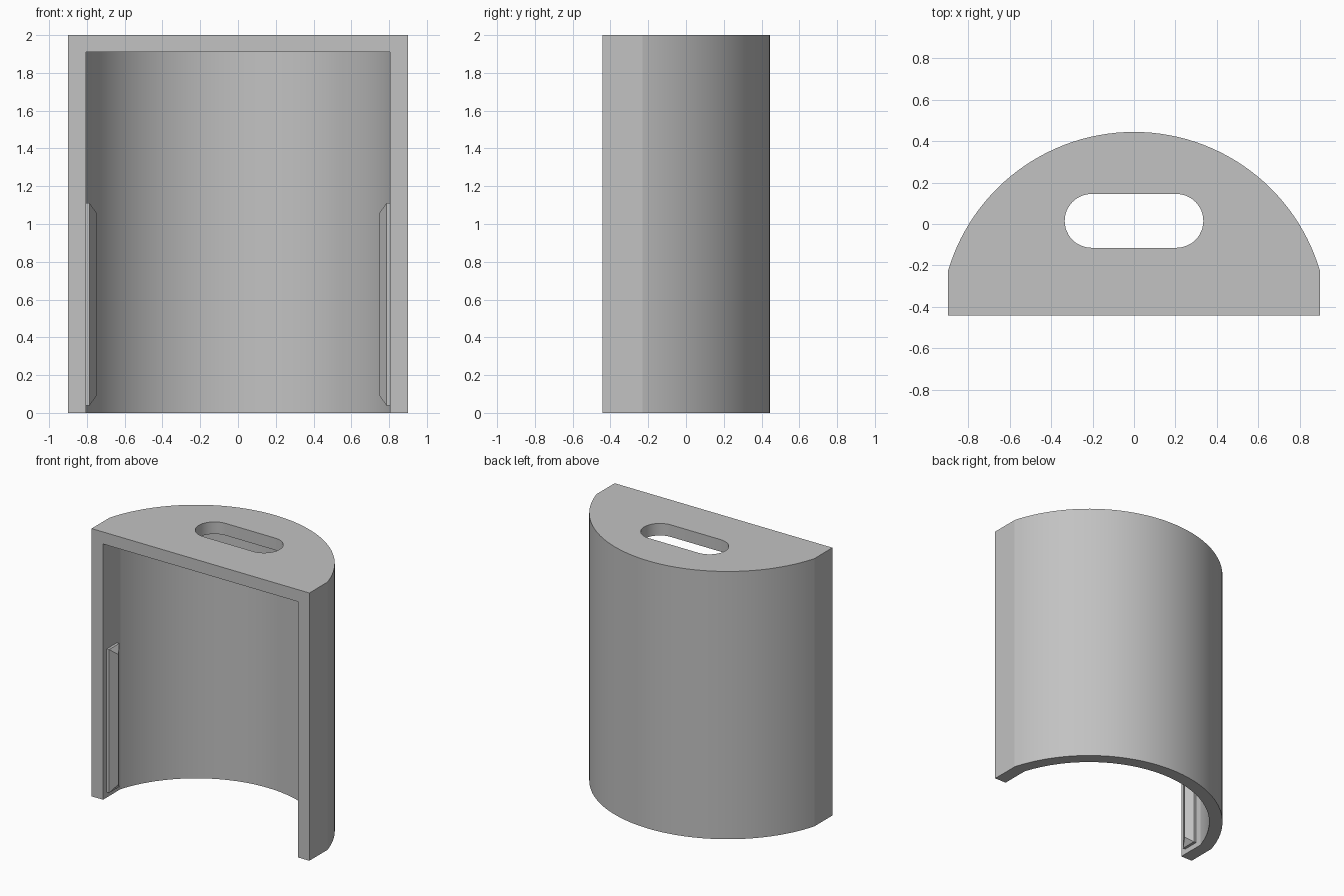
import bpy, bmesh, math

if "Cube" in bpy.data.objects:
    bpy.data.objects.remove(bpy.data.objects["Cube"], do_unlink=True)

grey = bpy.data.materials.new("plain_grey")
grey.use_nodes = True
colour = (0.54, 0.54, 0.54, 1)
grey.diffuse_color = colour
grey.node_tree.nodes["Principled BSDF"].inputs["Base Color"].default_value = colour

ARC_Y = -0.4925   # centre of the curved back
FRONT = -0.443


def add_object(name, bm):
    bmesh.ops.recalc_face_normals(bm, faces=bm.faces)
    mesh = bpy.data.meshes.new(name)
    bm.to_mesh(mesh)
    bm.free()
    mesh.materials.append(grey)
    ob = bpy.data.objects.new(name, mesh)
    bpy.context.collection.objects.link(ob)
    return ob


def prism(name, outline, z0, z1):
    bm = bmesh.new()
    face = bm.faces.new([bm.verts.new((x, y, z0)) for x, y in outline])
    top = bmesh.ops.extrude_face_region(bm, geom=[face])["geom"]
    verts = [v for v in top if isinstance(v, bmesh.types.BMVert)]
    bmesh.ops.translate(bm, verts=verts, vec=(0, 0, z1 - z0))
    return add_object(name, bm)


def arc(cx, cy, r, a0, a1, n):
    return [(cx + r * math.cos(a0 + (a1 - a0) * i / n),
             cy + r * math.sin(a0 + (a1 - a0) * i / n)) for i in range(n + 1)]


def d_outline(half, radius, front):
    # Flat front, short straight sides, arched back
    a = math.acos(half / radius)
    return [(-half, front), (half, front)] + arc(0, ARC_Y, radius, a, math.pi - a, 56)


def cut(target, cutter):
    mod = target.modifiers.new("cut", "BOOLEAN")
    mod.operation, mod.solver, mod.object = "DIFFERENCE", "EXACT", cutter
    bpy.context.view_layer.objects.active = target
    bpy.ops.object.modifier_apply(modifier=mod.name)
    bpy.data.objects.remove(cutter, do_unlink=True)


def smooth(ob, degrees):
    bpy.ops.object.select_all(action="DESELECT")
    ob.select_set(True)
    bpy.context.view_layer.objects.active = ob
    bpy.ops.object.shade_smooth_by_angle(angle=math.radians(degrees))


# Half-round cover, hollowed from the front and below
cover = prism("cover_shell", d_outline(0.9, 0.9375, FRONT), 0, 2)
cut(cover, prism("cavity_cutter", d_outline(0.805, 0.845, -0.7), -0.2, 1.91))

# Rounded slot through the top plate
q = math.pi / 2
slot = arc(0.205, 0.015, 0.13, -q, q, 24) + arc(-0.205, 0.015, 0.13, q, 3 * q, 24)
cut(cover, prism("slot_cutter", slot, 1.8, 2.1))
smooth(cover, 12)


# Snap ridges on the inner side walls: a thin base block with a hipped crest
def snap_ridge(name, side):
    bm = bmesh.new()
    y0, y1, z0, z1 = -0.40, -0.28, 0.04, 1.11
    rings = [[bm.verts.new((side * x, y, z)) for y, z in
              ((y0, z0), (y1, z0), (y1, z1), (y0, z1))] for x in (0.83, 0.785)]
    low, high = [bm.verts.new((side * 0.75, (y0 + y1) / 2, z))
                 for z in (z0 + 0.05, z1 - 0.05)]
    base, rim = rings
    bm.faces.new(base)
    for i in range(4):
        j = (i + 1) % 4
        bm.faces.new((base[i], base[j], rim[j], rim[i]))
    bm.faces.new((rim[0], rim[1], low))
    bm.faces.new((rim[2], rim[3], high))
    bm.faces.new((rim[1], rim[2], high, low))
    bm.faces.new((rim[3], rim[0], low, high))
    return add_object(name, bm)


snap_ridge("left_snap_ridge", 1)
snap_ridge("right_snap_ridge", -1)
